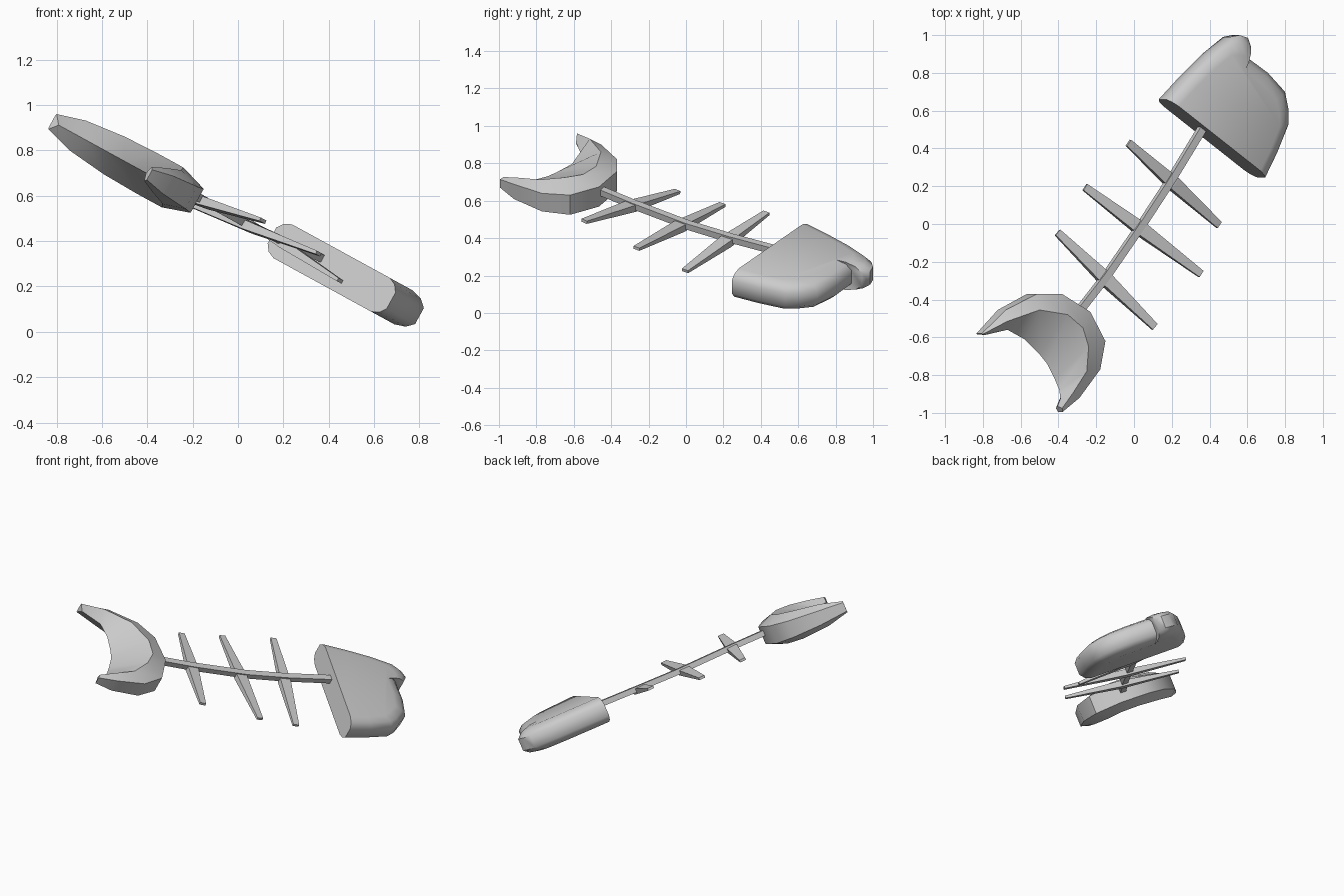
import bpy, bmesh, math
from mathutils import Vector

if "Cube" in bpy.data.objects:
    bpy.data.objects.remove(bpy.data.objects["Cube"])

# The whole skeleton lies roughly in one tilted plane
N = Vector((0.48, 0, 0.877))


def at(x, y, h, c):
    """World point above (x, y), at height h over the tilted plane."""
    return Vector((x, y, (c + h - N.x * x) / N.z))


def loft(name, rings, smooth=None):
    """Skin closed rings of points and cap both ends."""
    bm = bmesh.new()
    vs = [[bm.verts.new(p) for p in r] for r in rings]
    n = len(rings[0])
    for a, b in zip(vs, vs[1:]):
        for i in range(n):
            j = (i + 1) % n
            bm.faces.new((a[i], a[j], b[j], b[i]))
    bm.faces.new(vs[0])
    bm.faces.new(vs[-1])
    bmesh.ops.recalc_face_normals(bm, faces=bm.faces[:])
    me = bpy.data.meshes.new(name)
    bm.to_mesh(me)
    bm.free()
    ob = bpy.data.objects.new(name, me)
    bpy.context.collection.objects.link(ob)
    if smooth:
        bpy.context.view_layer.objects.active = ob
        ob.select_set(True)
        bpy.ops.object.shade_smooth_by_angle(angle=math.radians(smooth))
        ob.select_set(False)
    return ob


def bar(name, points, sizes):
    """Rectangular bar through points; sizes are half width, half thickness."""
    d = (points[-1] - points[0]).normalized()
    side = d.cross(N).normalized()
    up = side.cross(d)
    loft(name, [[p + side * w * a + up * t * b
                 for a, b in ((-1, -1), (1, -1), (1, 1), (-1, 1))]
                for p, (w, t) in zip(points, sizes)])


# Head: thick outline with bevelled rims, inset toward the middle of the flat back
HC = 0.445
outline = [(.15, .66), (.26, .78), (.38, .90), (.49, .99), (.54, 1.0), (.585, .985),
           (.60, .94), (.575, .885), (.69, .80), (.78, .70), (.80, .60), (.80, .53),
           (.74, .38), (.675, .245)]
mid = at(.413, .452, 0, HC)
rings = []
for h, s in ((-.085, .82), (-.07, .93), (-.04, 1), (.04, 1), (.07, .93), (.085, .82)):
    rings.append([mid + (at(x, y, 0, HC) - mid) * s + N * h for x, y in outline])
loft("head", rings, 50)

# Spine: slightly bent square bar
spine = [Vector(p) for p in ((-.29, -.46, .655), (-.15, -.28, .58), (.05, .01, .47),
                             (.20, .24, .40), (.37, .52, .325))]
bar("spine", spine, [(.02, .018)] * 5)

# Ribs: flat, tapered and progressively twisted
ribs = [((-.405, -.045, .65), (.11, -.545, .49)),
        ((-.26, .195, .58), (.355, -.265, .345)),
        ((-.03, .43, .535), (.45, -.005, .225))]
for i, (a, b) in enumerate(ribs):
    a, b = Vector(a), Vector(b)
    bar(f"rib_{i + 1}", [a, (a + b) / 2, b], [(.02, .008), (.036, .02), (.02, .008)])

# Tail fin: crescent, each station is outer edge, ridge, inner edge, half heights
TC = 0.42
stations = [((-.82, -.58), (-.80, -.583), (-.79, -.588), .030, .038),
            ((-.70, -.455), (-.67, -.515), (-.67, -.56), .045, .075),
            ((-.54, -.37), (-.50, -.455), (-.58, -.61), .055, .095),
            ((-.41, -.37), (-.35, -.48), (-.50, -.69), .060, .10),
            ((-.26, -.465), (-.27, -.55), (-.46, -.74), .060, .10),
            ((-.18, -.62), (-.24, -.65), (-.42, -.82), .060, .10),
            ((-.205, -.77), (-.25, -.78), (-.395, -.88), .055, .085),
            ((-.31, -.92), (-.32, -.89), (-.39, -.925), .045, .06),
            ((-.39, -.995), (-.38, -.975), (-.405, -.965), .025, .035)]
rings = []
for o, t, b, ho, ht in stations:
    edge, ridge = at(*o, 0, TC), at(*t, ht, TC)
    rings.append([edge - N * ho, edge + N * ho, ridge, at(*b, 0, TC), ridge - N * 2 * ht])
loft("tail_fin", rings, 40)
